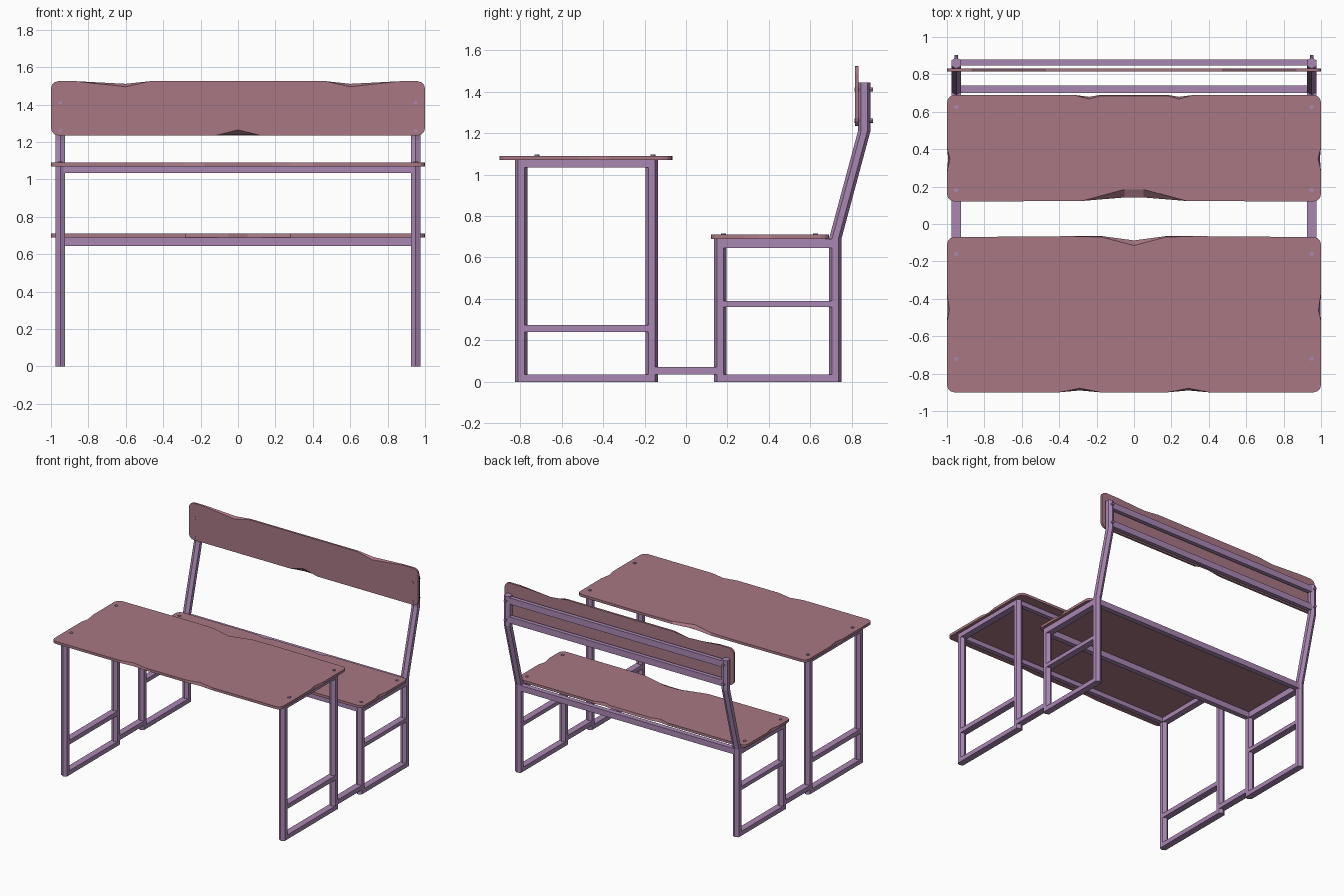
import bpy, bmesh, math
from mathutils import Vector

if "Cube" in bpy.data.objects:
    bpy.data.objects.remove(bpy.data.objects["Cube"])


def material(name, rgb):
    m = bpy.data.materials.new(name)
    m.diffuse_color = (*rgb, 1)
    m.use_nodes = True
    m.node_tree.nodes["Principled BSDF"].inputs["Base Color"].default_value = m.diffuse_color
    return m


WOOD = material("dusty rose board", (0.39, 0.185, 0.23))
METAL = material("mauve metal", (0.40, 0.245, 0.45))


def finish(bm, name, mat):
    bmesh.ops.recalc_face_normals(bm, faces=bm.faces)
    me = bpy.data.meshes.new(name)
    bm.to_mesh(me)
    bm.free()
    me.materials.append(mat)
    ob = bpy.data.objects.new(name, me)
    bpy.context.collection.objects.link(ob)
    return ob


def loft(name, rings, mat):
    bm = bmesh.new()
    vs = [[bm.verts.new(p) for p in r] for r in rings]
    n = len(rings[0])
    for a, b in zip(vs, vs[1:]):
        for i in range(n):
            j = (i + 1) % n
            bm.faces.new((a[i], a[j], b[j], b[i]))
    bm.faces.new(vs[0])
    bm.faces.new(vs[-1])
    return finish(bm, name, mat)


def bar(name, x, y, z):
    # box given by its three ranges
    rings = [[(x[0], y[0], h), (x[1], y[0], h), (x[1], y[1], h), (x[0], y[1], h)] for h in z]
    return loft(name, rings, METAL)


def post(name, x, path):
    # six-sided tube following (y, z) points
    hexa = [(0.03 * math.sin(k * math.pi / 3), 0.03 * math.cos(k * math.pi / 3)) for k in range(6)]
    return loft(name, [[(x + a, y + b, z) for a, b in hexa] for y, z in path], METAL)


def bolt(name, p, q, r=0.012):
    p, q = Vector(p), Vector(q)
    rot = (q - p).to_track_quat('Z', 'Y')
    ring = [rot @ Vector((r * math.cos(k * math.pi / 4), r * math.sin(k * math.pi / 4), 0)) for k in range(8)]
    return loft(name, [[p + v for v in ring], [q + v for v in ring]], METAL)


def board(name, v0, v1, near, side, far, place, mat=WOOD, r=0.04):
    # half outline of (u, v on the face, u, v on the underside), then mirrored
    half = list(near)
    half = [(u, v0 + a, u, v0 + b) for u, a, b in near]
    arc = [(math.sin(t), math.cos(t)) for t in (0, math.pi / 6, math.pi / 3, math.pi / 2)]
    half += [(1 - r + r * s, v0 + r - r * c) * 2 for s, c in arc]
    half += [(1 - a, v, 1 - b, v) for v, a, b in side]
    half += [(1 - r + r * s, v1 - r + r * c) * 2 for s, c in reversed(arc)]
    half += [(u, v1 - a, u, v1 - b) for u, a, b in far]
    mirror = [(-a, b, -c, d) for a, b, c, d in reversed(half) if a > 1e-4]
    pts = half + mirror
    return loft(name, [[place(p[0], p[1], 0) for p in pts], [place(p[2], p[3], 1) for p in pts]], mat)


# worn boards
board("table_top", -0.90, -0.07,
      [(0.18, 0, 0), (0.29, 0.022, 0.01), (0.40, 0, 0)],
      [(-0.52, 0, 0), (-0.46, 0.014, 0.004), (-0.37, 0, 0)],
      [(0.33, -0.005, -0.005), (0.17, 0.0, -0.005), (0, 0.045, 0.018)],
      lambda u, v, k: (u, v, 1.07 if k else 1.09))
board("bench_seat", 0.12, 0.69,
      [(0.05, 0.065, 0.022), (0.28, 0.003, 0.003)],
      [(0.28, 0, 0), (0.35, 0.016, 0.006), (0.41, 0, 0)],
      [(0.32, 0, 0), (0.24, 0.022, 0.01), (0.18, 0.005, 0)],
      lambda u, v, k: (u, v, 0.69 if k else 0.71))
board("backrest", 1.235, 1.525,
      [(0, 0.03, 0.003), (0.12, 0, 0)], [],
      [(0.87, 0, 0), (0.60, 0.03, 0.014), (0.47, 0, 0)],
      lambda u, v, k: (u, 0.832 if k else 0.816, v))

# side frames
for s, side in ((-1, "left"), (1, "right")):
    x = s * 0.95
    w = (x - 0.026, x + 0.026)
    post(side + "_table_front_leg", x, [(-0.795, 0), (-0.795, 1.07)])
    post(side + "_table_rear_leg", x, [(-0.165, 0), (-0.165, 1.07)])
    post(side + "_bench_front_leg", x, [(0.165, 0), (0.165, 0.69)])
    post(side + "_back_post", x, [(0.72, 0), (0.72, 0.69), (0.86, 1.21), (0.86, 1.445)])
    for label, z in (("foot", (0, 0.035)), ("stretcher", (0.24, 0.275)), ("top_rail", (1.035, 1.07))):
        bar(side + "_table_" + label, w, (-0.79, -0.17), z)
    for label, z in (("foot", (0, 0.035)), ("stretcher", (0.36, 0.39)), ("top_rail", (0.645, 0.69))):
        bar(side + "_bench_" + label, w, (0.17, 0.715), z)
    bar(side + "_floor_link", w, (-0.15, 0.15), (0.036, 0.072))
    # bolts
    for i, y in enumerate((-0.72, -0.16)):
        bolt(f"{side}_table_bolt_{i}", (x, y, 1.06), (x, y, 1.096))
    for i, y in enumerate((0.18, 0.625)):
        bolt(f"{side}_seat_bolt_{i}", (x, y, 0.68), (x, y, 0.715))
    for i, z in enumerate((1.26, 1.41)):
        bolt(f"{side}_back_bolt_{i}", (x, 0.813, z), (x, 0.903, z), 0.01)

# long rails across the width
for name, y, z in (("table_front_rail", (-0.815, -0.78), (1.035, 1.07)),
                   ("table_rear_rail", (-0.18, -0.145), (1.035, 1.07)),
                   ("bench_front_rail", (0.145, 0.185), (0.645, 0.69)),
                   ("bench_rear_rail", (0.70, 0.74), (0.645, 0.69)),
                   ("back_lower_rail", (0.848, 0.88), (1.235, 1.285)),
                   ("back_upper_rail", (0.848, 0.88), (1.385, 1.435))):
    bar(name, (-0.94, 0.94), y, z)
